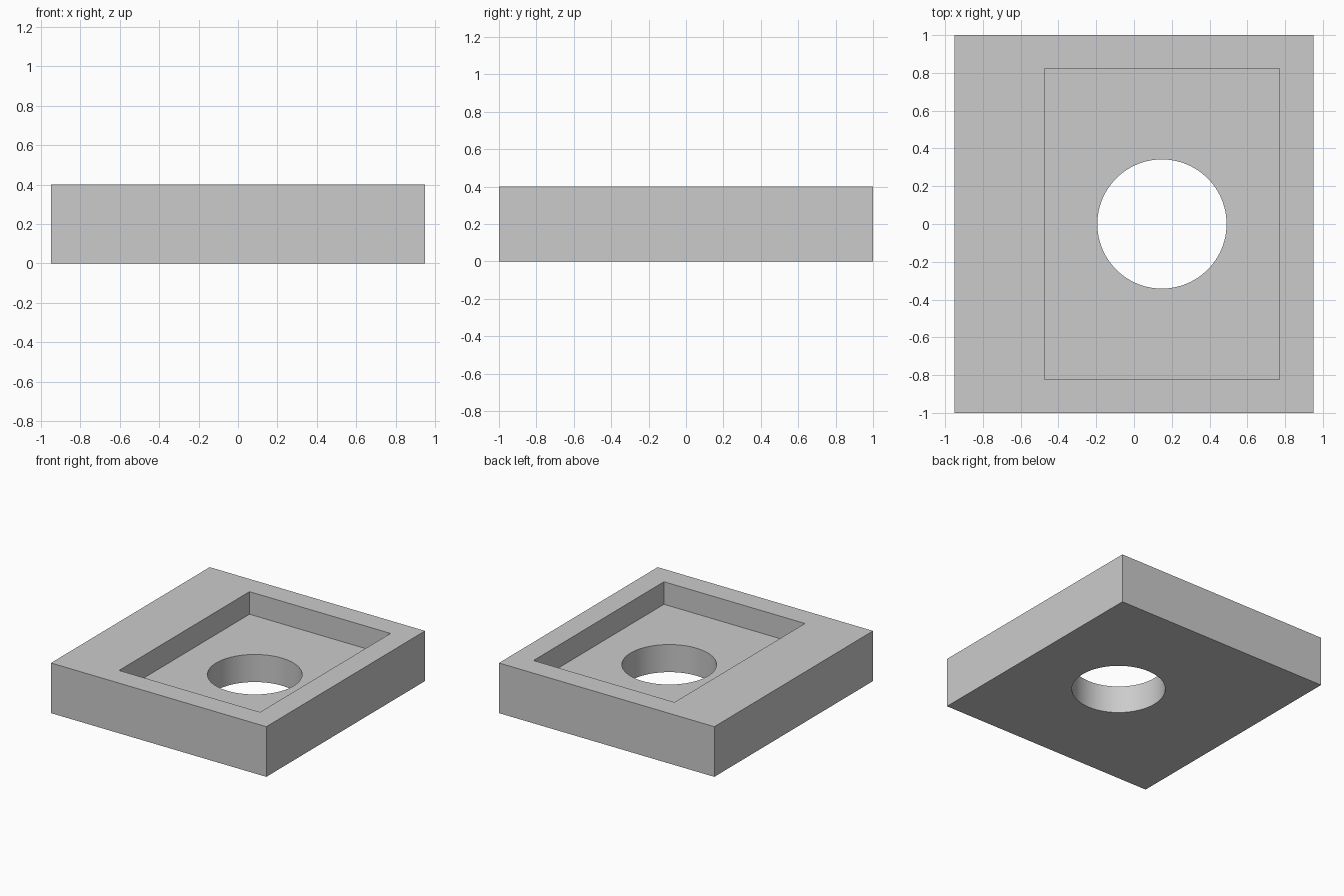
import bpy
import math

cube = bpy.data.objects.get("Cube")
if cube:
    bpy.data.objects.remove(cube, do_unlink=True)

HEIGHT = 0.4
FLOOR = 0.22       # height of the recess floor
CENTRE_X = 0.148   # shared centre of recess and hole


def box(name, size, location):
    bpy.ops.mesh.primitive_cube_add(size=1, location=location)
    obj = bpy.context.object
    obj.name = name
    obj.scale = size
    bpy.ops.object.transform_apply(location=True, rotation=False, scale=True)
    return obj


def cut(target, cutter):
    cutter.hide_render = True
    mod = target.modifiers.new(cutter.name, 'BOOLEAN')
    mod.operation = 'DIFFERENCE'
    mod.solver = 'EXACT'
    mod.object = cutter
    bpy.context.view_layer.objects.active = target
    bpy.ops.object.modifier_apply(modifier=mod.name)
    bpy.data.objects.remove(cutter, do_unlink=True)


# Solid block
block = box("recessed_block", (1.9, 2, HEIGHT), (0, 0, HEIGHT / 2))

# Off-centre rectangular recess, open at the top
cut(block, box("recess_cutter", (1.244, 1.644, 0.4), (CENTRE_X, 0, FLOOR + 0.2)))

# Round hole through the recess floor
bpy.ops.mesh.primitive_cylinder_add(vertices=96, radius=0.342, depth=1,
                                    location=(CENTRE_X, 0, 0.2))
hole = bpy.context.object
hole.name = "hole_cutter"
cut(block, hole)

# Plain grey finish
grey = bpy.data.materials.new("grey")
grey.use_nodes = True
colour = (0.6, 0.6, 0.6, 1)
grey.diffuse_color = colour
grey.node_tree.nodes["Principled BSDF"].inputs["Base Color"].default_value = colour
block.data.materials.clear()
block.data.materials.append(grey)
for face in block.data.polygons:
    face.material_index = 0

# Smooth hole wall, sharp edges elsewhere
bpy.ops.object.select_all(action='DESELECT')
block.select_set(True)
bpy.context.view_layer.objects.active = block
bpy.ops.object.shade_smooth_by_angle(angle=math.radians(30))
